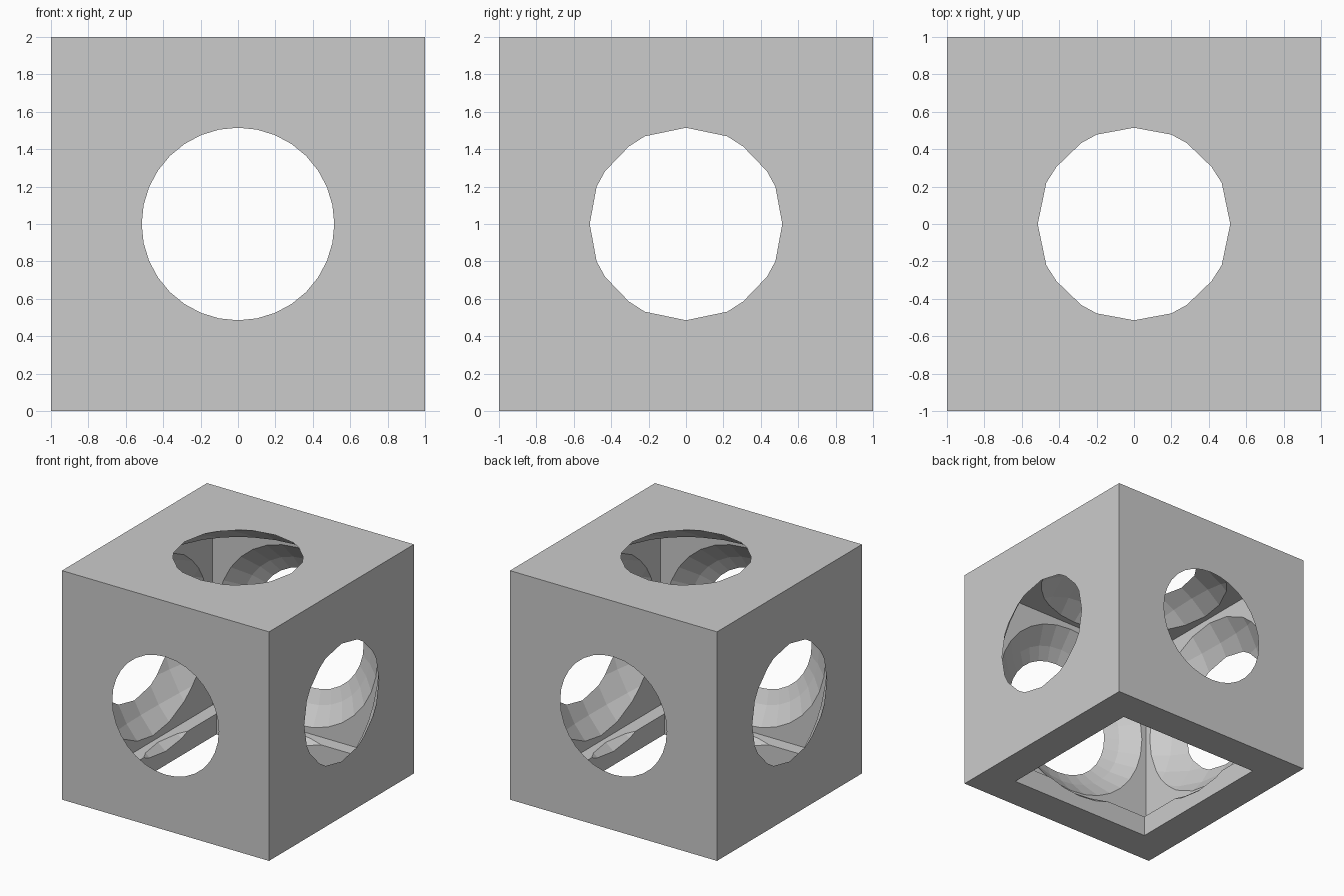
import bpy, math

if "Cube" in bpy.data.objects:
    bpy.data.objects.remove(bpy.data.objects["Cube"])

R = 1.13       # sphere that opens the round windows
INNER = 0.82   # half width of the hollow interior
HATCH = 0.7    # half width of the square opening underneath


def box(name, half_xy, z0, z1):
    bpy.ops.mesh.primitive_cube_add(size=2, location=(0, 0, (z0 + z1) / 2))
    ob = bpy.context.object
    ob.name = name
    ob.scale = (half_xy, half_xy, (z1 - z0) / 2)
    bpy.ops.object.transform_apply(location=True, rotation=True, scale=True)
    return ob


def cut(target, cutter):
    cutter.hide_render = True
    mod = target.modifiers.new(cutter.name, 'BOOLEAN')
    mod.operation = 'DIFFERENCE'
    mod.solver = 'EXACT'
    mod.object = cutter
    bpy.context.view_layer.objects.active = target
    bpy.ops.object.modifier_apply(modifier=mod.name)
    bpy.data.objects.remove(cutter)


# Outer cube shell
shell = box("hollow_cube", 1, 0, 2)

# Hollow interior, then square opening through the floor
cut(shell, box("interior_cutter", INNER, 1 - INNER, 1 + INNER))
cut(shell, box("floor_cutter", HATCH, -0.5, 0.5))

# Round windows: faceted sphere with its poles along y
bpy.ops.mesh.primitive_uv_sphere_add(segments=32, ring_count=16, radius=R,
                                     location=(0, 0, 1),
                                     rotation=(math.pi / 2, 0, 0))
ball = bpy.context.object
ball.name = "window_cutter"
bpy.ops.object.transform_apply(location=True, rotation=True, scale=True)
cut(shell, ball)
